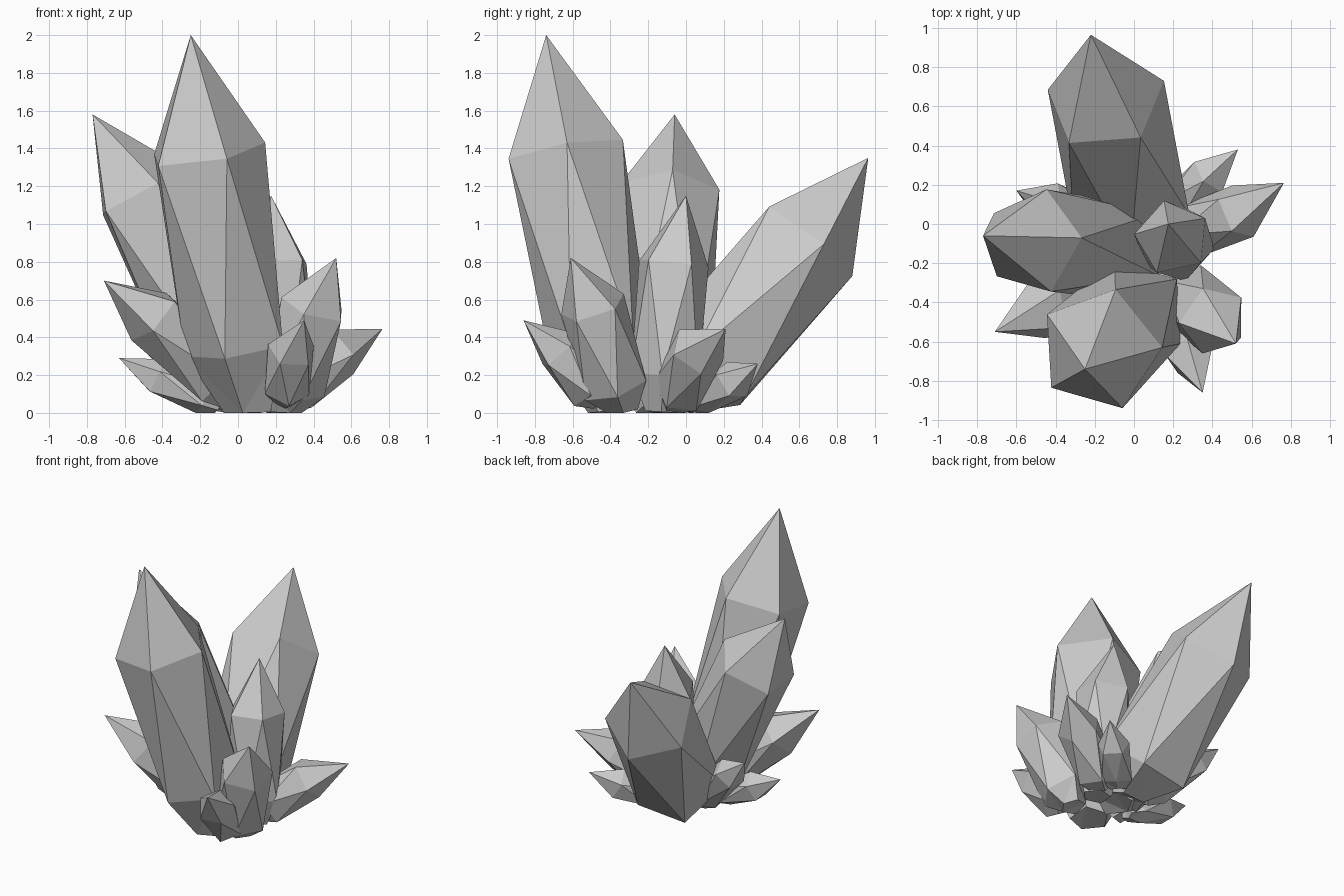
import bpy, bmesh
from mathutils import Vector, Quaternion
from math import tau

if "Cube" in bpy.data.objects:
    bpy.data.objects.remove(bpy.data.objects["Cube"])

SIDES = 5


def crystal(name, base, shoulder, tip, radius, ref, low=0.24, low_r=0.97, foot_r=0.5):
    """Five-sided shaft: narrow foot, lower ring twisted half a step, wide shoulder ring, pointed tip.
    ref is a point that one shoulder corner faces."""
    base, shoulder, tip = Vector(base), Vector(shoulder), Vector(tip)
    axis = (tip - base).normalized()
    spoke = Vector(ref) - shoulder
    spoke = (spoke - axis * spoke.dot(axis)).normalized()
    bm = bmesh.new()
    rings = []
    for t, r, twist in ((0, foot_r, 0.5), (low, low_r, 0.5), (1, 1, 0)):
        centre = base.lerp(shoulder, t)
        ring = []
        for i in range(SIDES):
            p = centre + Quaternion(axis, tau * (i + twist) / SIDES) @ spoke * radius * r
            p.z = max(p.z, 0)
            ring.append(bm.verts.new(p))
        rings.append(ring)
    foot, lower, upper = rings
    top = bm.verts.new(tip)
    bm.faces.new(foot[::-1])
    for i in range(SIDES):
        j = (i + 1) % SIDES
        bm.faces.new((foot[i], foot[j], lower[j], lower[i]))
        bm.faces.new((lower[i], upper[j], upper[i]))
        bm.faces.new((lower[i], lower[j], upper[j]))
        bm.faces.new((upper[i], upper[j], top))
    bmesh.ops.triangulate(bm, faces=bm.faces[:])
    bmesh.ops.recalc_face_normals(bm, faces=bm.faces[:])
    mesh = bpy.data.meshes.new(name)
    bm.to_mesh(mesh)
    bm.free()
    bpy.context.collection.objects.link(bpy.data.objects.new(name, mesh))


# Large crystals
crystal("front_large_crystal", (0.06, -0.39, 0), (-0.175, -0.64, 1.38), (-0.25, -0.74, 2.0),
        0.323, (-0.05, -0.96, 1.34), low=0.25, low_r=0.88, foot_r=0.42)
crystal("back_large_crystal", (0.03, -0.07, 0), (-0.145, 0.63, 0.915), (-0.22, 0.965, 1.35),
        0.315, (-0.14, 0.87, 0.73), low_r=1.0)
crystal("left_large_crystal", (0.06, -0.13, 0), (-0.51, -0.09, 1.16), (-0.77, -0.06, 1.58),
        0.275, (-0.27, -0.07, 1.30))

# Medium crystals
crystal("centre_crystal", (0.23, -0.12, 0), (0.195, -0.07, 0.79), (0.175, 0.0, 1.15),
        0.195, (0.15, 0.13, 0.8))
crystal("front_right_crystal", (0.25, -0.34, 0), (0.405, -0.49, 0.56), (0.52, -0.61, 0.82),
        0.183, (0.35, -0.67, 0.53))
crystal("front_left_crystal", (-0.02, -0.24, 0.08), (-0.45, -0.43, 0.51), (-0.71, -0.55, 0.70),
        0.17, (-0.40, -0.56, 0.39))

# Small low crystals around the foot
crystal("front_small_crystal", (0.245, -0.45, 0.06), (0.285, -0.67, 0.33), (0.35, -0.86, 0.49),
        0.13, (0.28, -0.62, 0.46), foot_r=0.42)
crystal("right_small_crystal", (0.22, -0.07, 0.05), (0.53, 0.06, 0.33), (0.765, 0.21, 0.445),
        0.15, (0.60, -0.07, 0.30))
crystal("back_right_small_crystal", (0.17, 0.04, 0.02), (0.39, 0.25, 0.17), (0.53, 0.38, 0.26),
        0.11, (0.30, 0.32, 0.2))
crystal("left_small_crystal", (-0.1, -0.2, 0.03), (-0.43, -0.21, 0.19), (-0.63, -0.21, 0.29),
        0.105, (-0.40, -0.21, 0.28))
crystal("back_left_small_crystal", (-0.1, -0.02, 0.06), (-0.44, 0.11, 0.41), (-0.60, 0.17, 0.55),
        0.11, (-0.40, 0.11, 0.5))
